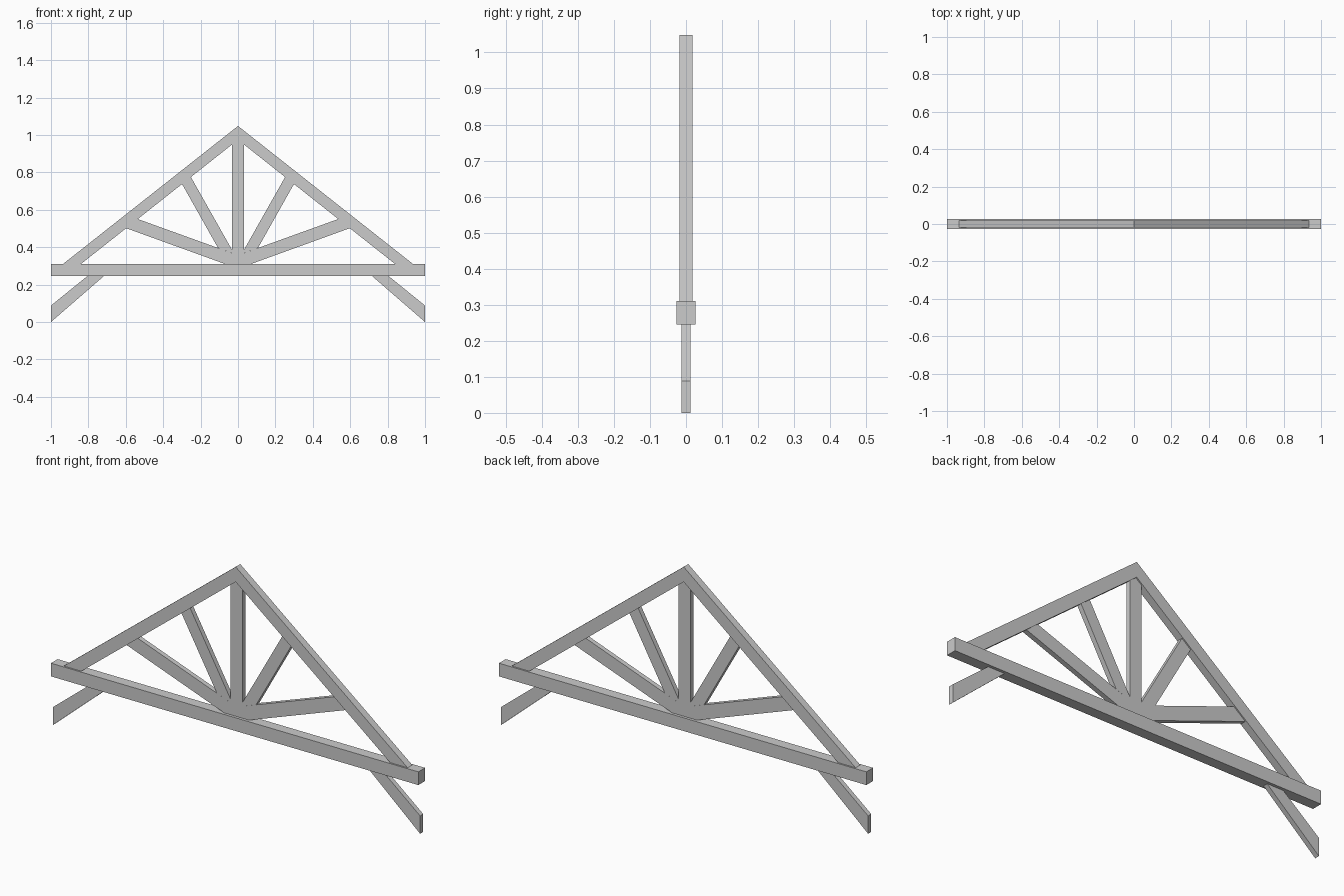
import bpy
import bmesh

if "Cube" in bpy.data.objects:
    bpy.data.objects.remove(bpy.data.objects["Cube"])


def prism(name, pts, half):
    """Extrude an x-z outline symmetrically along y."""
    bm = bmesh.new()
    face = bm.faces.new([bm.verts.new((x, -half, z)) for x, z in pts])
    ext = bmesh.ops.extrude_face_region(bm, geom=[face])
    verts = [v for v in ext["geom"] if isinstance(v, bmesh.types.BMVert)]
    bmesh.ops.translate(bm, verts=verts, vec=(0, 2 * half, 0))
    bmesh.ops.recalc_face_normals(bm, faces=bm.faces)
    mesh = bpy.data.meshes.new(name)
    bm.to_mesh(mesh)
    bm.free()
    obj = bpy.data.objects.new(name, mesh)
    bpy.context.collection.objects.link(obj)
    return obj


def pair(name, pts, half):
    """Left part plus its mirror image on the right."""
    prism(name + "_left", pts, half)
    prism(name + "_right", [(-x, z) for x, z in reversed(pts)], half)


THIN, MID, WIDE = 0.012, 0.018, 0.026

# Horizontal tie beam
prism("tie_beam", [(-1, 0.245), (1, 0.245), (1, 0.31), (-1, 0.31)], WIDE)

# Both rafters, joined at the ridge, with feet buried in the beam
prism("rafters", [(-0.974, 0.28), (-0.878, 0.28), (0, 0.974),
                  (0.878, 0.28), (0.974, 0.28), (0, 1.048)], MID)

# Centre post
prism("king_post", [(-0.032, 0.29), (0.032, 0.29),
                    (0.032, 0.985), (-0.032, 0.985)], THIN)

# Shallow struts
pair("low_strut", [(-0.63, 0.513), (-0.03, 0.296),
                   (-0.03, 0.368), (-0.565, 0.561)], THIN)

# Steep struts, resting on the shallow ones
pair("steep_strut", [(-0.315, 0.766), (-0.107, 0.396), (-0.032, 0.369),
                     (-0.032, 0.386), (-0.266, 0.80)], THIN)

# Rafter tails under the beam ends
pair("rafter_tail", [(-1, 0), (-0.677, 0.28), (-0.763, 0.28), (-1, 0.088)], THIN)
